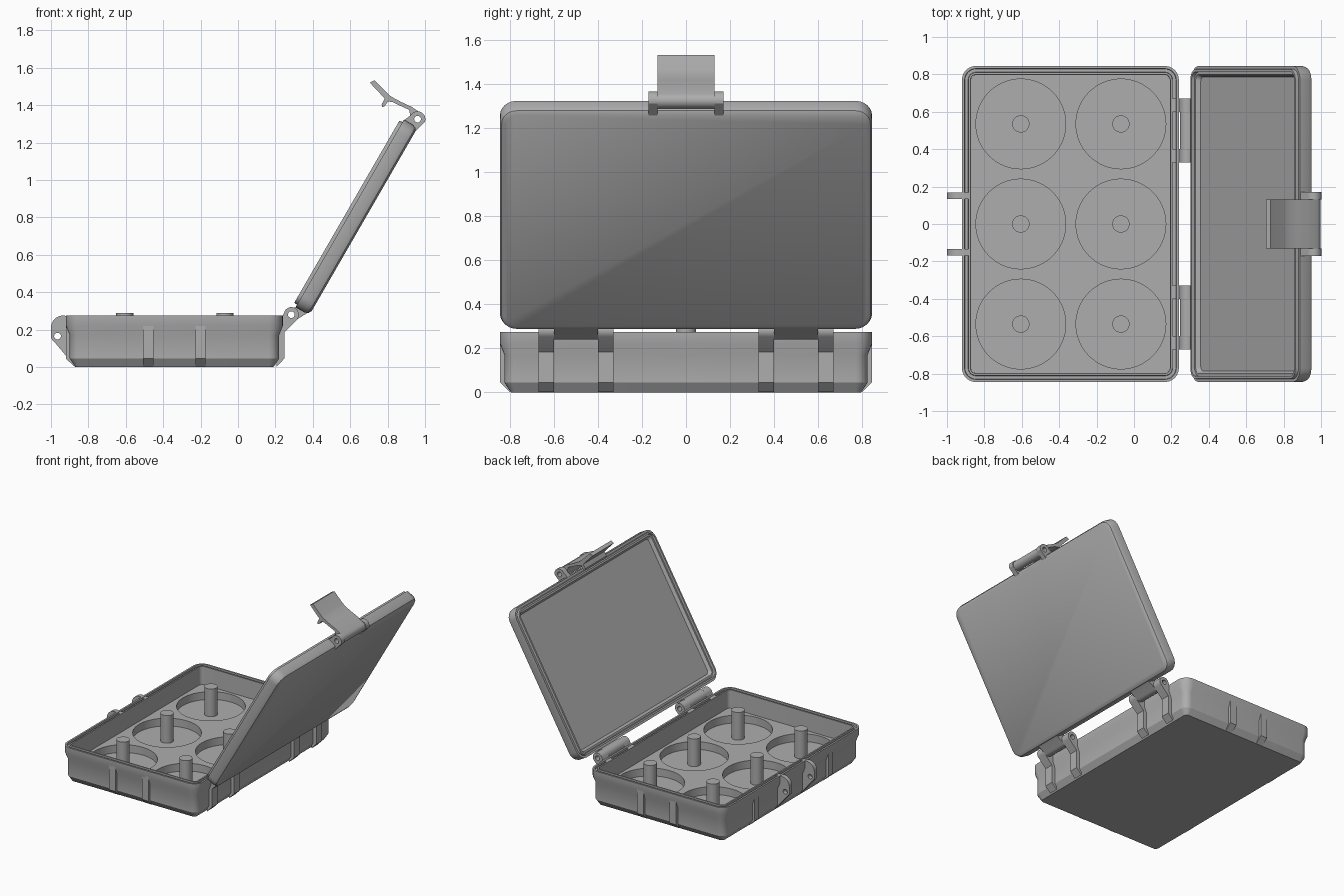
import bpy, bmesh
from math import sin, cos, pi, radians
from mathutils import Matrix

if "Cube" in bpy.data.objects:
    bpy.data.objects.remove(bpy.data.objects["Cube"])

grey = bpy.data.materials.new("plain grey")
grey.use_nodes = True
colour = (0.42, 0.42, 0.42, 1)
grey.diffuse_color = colour
grey.node_tree.nodes["Principled BSDF"].inputs["Base Color"].default_value = colour

HALF_X, HALF_Y, MID_X = 0.58, 0.845, -0.34
PIVOT = (0.285, 0.28)
LID = Matrix.Translation((PIVOT[0], 0, PIVOT[1])) @ Matrix.Rotation(radians(120), 4, 'Y')


def select(obj):
    bpy.ops.object.select_all(action='DESELECT')
    obj.select_set(True)
    bpy.context.view_layer.objects.active = obj


def finish(obj):
    select(obj)
    obj.data.materials.clear()
    obj.data.materials.append(grey)
    bpy.ops.object.shade_smooth_by_angle(angle=radians(30))
    return obj


def mesh_object(name, bm):
    bmesh.ops.recalc_face_normals(bm, faces=bm.faces)
    mesh = bpy.data.meshes.new(name)
    bm.to_mesh(mesh)
    bm.free()
    obj = bpy.data.objects.new(name, mesh)
    bpy.context.collection.objects.link(obj)
    return obj


def tray(name, profile, x, steps=6):
    """Rounded rectangle rings, each (inset, height), joined into a solid."""
    bm = bmesh.new()
    rings = []
    for inset, z in profile:
        r = max(0.075 - inset, 0.025)
        ring = []
        for corner in range(4):
            sx = 1 if corner in (0, 3) else -1
            sy = 1 if corner < 2 else -1
            for i in range(steps + 1):
                a = (corner + i / steps) * pi / 2
                ring.append(bm.verts.new((x + sx * (HALF_X - inset - r) + r * cos(a),
                                          sy * (HALF_Y - inset - r) + r * sin(a), z)))
        rings.append(ring)
    for low, high in zip(rings, rings[1:]):
        for i in range(len(low)):
            j = (i + 1) % len(low)
            bm.faces.new((low[i], low[j], high[j], high[i]))
    bm.faces.new(rings[0])
    bm.faces.new(rings[-1])
    return mesh_object(name, bm)


def cylinder(name, r, x, y, z0, z1, sides):
    bm = bmesh.new()
    bmesh.ops.create_cone(bm, cap_ends=True, segments=sides, radius1=r, radius2=r,
                          depth=z1 - z0, matrix=Matrix.Translation((x, y, (z0 + z1) / 2)))
    return mesh_object(name, bm)


def arc(cx, cz, r, start, end, steps=14):
    angles = [radians(start + (end - start) * i / steps) for i in range(steps + 1)]
    return [(cx + r * cos(a), cz + r * sin(a)) for a in angles]


def plate(name, outline, width, matrix, hole=None):
    """Upright x-z outline, with an optional round hole, extruded along y."""
    curve = bpy.data.curves.new(name, 'CURVE')
    curve.dimensions = '2D'
    curve.fill_mode = 'BOTH'
    curve.extrude = width / 2
    for loop in [outline] + ([arc(*hole, 0.018, 0, 345, 23)] if hole else []):
        spline = curve.splines.new('POLY')
        spline.points.add(len(loop) - 1)
        for point, (u, v) in zip(spline.points, loop):
            point.co = (u, v, 0, 1)
        spline.use_cyclic_u = True
    obj = bpy.data.objects.new(name, curve)
    bpy.context.collection.objects.link(obj)
    obj.matrix_world = matrix @ Matrix.Rotation(pi / 2, 4, 'X')
    select(obj)
    bpy.ops.object.convert(target='MESH')
    return finish(bpy.context.view_layer.objects.active)


def shift_y(y):
    return Matrix.Translation((0, y, 0))


# Lower tray with seal groove and recessed floor
base = tray("base_tray", [(0.05, 0), (0.02, 0.045), (0.02, 0.17), (0, 0.22), (0, 0.275),
                          (0.014, 0.275), (0.016, 0.257), (0.033, 0.257), (0.035, 0.275),
                          (0.046, 0.275), (0.048, 0.135)], MID_X)
spots = [(x, y) for x in (-0.605, -0.07) for y in (-0.535, 0, 0.535)]

# Round wells cut into the floor, each with a centre post
for x, y in spots:
    cutter = cylinder("well_cutter", 0.24, x, y, 0.075, 0.2, 64)
    cutter.hide_render = True
    select(base)
    cut = base.modifiers.new("well", 'BOOLEAN')
    cut.operation = 'DIFFERENCE'
    cut.solver = 'EXACT'
    cut.object = cutter
    bpy.ops.object.modifier_apply(modifier=cut.name)
    bpy.data.objects.remove(cutter)
finish(base)
for x, y in spots:
    finish(cylinder("well_post", 0.046, x, y, 0.07, 0.288, 32))

# Lid with chamfered outside and raised seal ridge
lid = tray("lid", [(0.027, 0.085), (0.008, 0.075), (0, 0.055), (0, 0), (0.016, 0), (0.018, -0.018),
                   (0.031, -0.018), (0.033, 0), (0.045, 0), (0.06, 0.022)],
           MID_X - PIVOT[0])
lid.matrix_world = LID
finish(lid)

# Side ribs on the lower tray
rib = [(-0.04, 0.235), (0, 0.235), (0, 0.045), (-0.046, 0.001), (-0.04, 0.1)]
for side in (-1, 1):
    for x in (-0.14, 0.14):
        turn = Matrix.Translation((MID_X + x, side * HALF_Y, 0)) @ Matrix.Rotation(side * pi / 2, 4, 'Z')
        plate("side_rib", rib, 0.055, turn)
    turn = Matrix.Translation((MID_X - HALF_X, side * 0.45, 0)) @ Matrix.Rotation(pi, 4, 'Z')
    plate("end_rib", rib, 0.055, turn)

# Hinges: two outer knuckles on the tray, one between them on the lid
base_knuckle = arc(*PIVOT, 0.04, 150, -45) + [(0.248, 0.184), (0.248, 0.045), (0.205, 0.001),
                                              (0.205, 0.27), (0.24, 0.275)]
lid_knuckle = arc(0, 0, 0.04, 80, -160) + [(-0.05, 0.015), (-0.075, 0.03), (-0.075, 0.083)]
for side in (-1, 1):
    for y in (0.365, 0.635):
        plate("base_hinge_knuckle", base_knuckle, 0.07, shift_y(side * y), PIVOT)
    plate("lid_hinge_knuckle", lid_knuckle, 0.2, LID @ shift_y(side * 0.5), (0, 0))

# Catch lugs on the tray and latch lugs on the lid
catch = (-0.965, 0.165)
catch_lug = (arc(*catch, 0.035, 240, 180, 5) + arc(-0.935, 0.21, 0.065, 180, 90, 8)
             + [(-0.885, 0.27), (-0.885, 0.1), (-0.87, 0.001)])
latch_hole = (-1.2425, 0.062)
latch_lug = arc(*latch_hole, 0.042, 270, 100) + [(-1.175, 0.084), (-1.175, 0.002), (-1.2, 0.002)]
for side in (-1, 1):
    plate("catch_lug", catch_lug, 0.035, shift_y(side * 0.152), catch)
    plate("latch_lug", latch_lug, 0.04, LID @ shift_y(side * 0.15), latch_hole)

# Latch lever with snap hook
latch_pin = (0.96, 1.325)
lever = arc(*latch_pin, 0.036, 200, 420) + [
    (0.93, 1.39), (0.87, 1.418), (0.82, 1.445), (0.8, 1.462), (0.73, 1.533), (0.705, 1.52),
    (0.785, 1.435), (0.768, 1.405), (0.772, 1.388), (0.785, 1.395), (0.802, 1.42),
    (0.83, 1.415), (0.86, 1.4), (0.915, 1.375)]
plate("latch_lever", lever, 0.26, Matrix.Identity(4), latch_pin)
